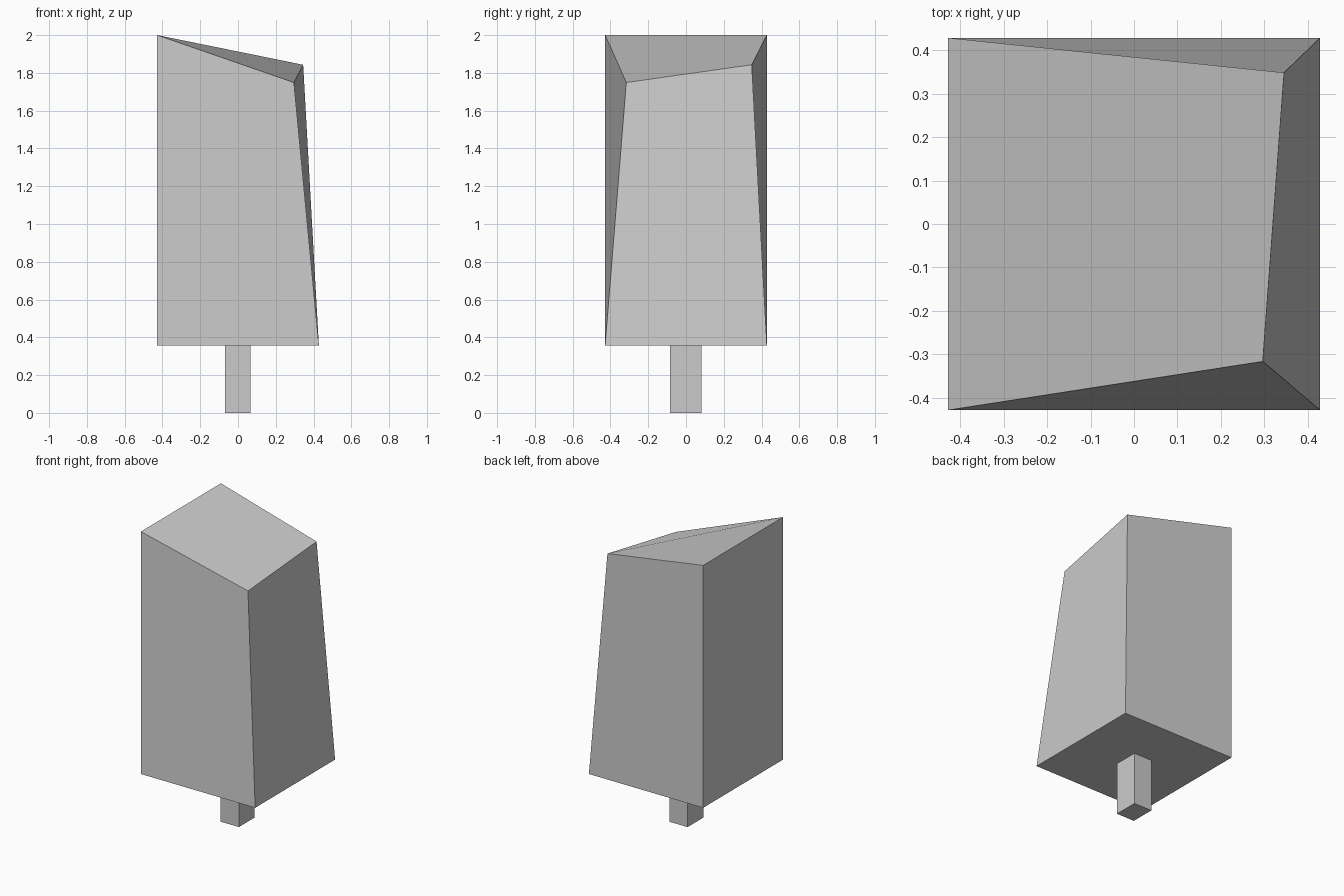
import bpy
from mathutils import Vector

if "Cube" in bpy.data.objects:
    bpy.data.objects.remove(bpy.data.objects["Cube"])


def box(name, lo, hi):
    """Axis-aligned box spanning two opposite corners."""
    bpy.ops.mesh.primitive_cube_add(size=1)
    ob = bpy.context.object
    ob.name = name
    lo, hi = Vector(lo), Vector(hi)
    for v in ob.data.vertices:
        v.co = (lo + hi) / 2 + v.co * (hi - lo)
    return ob


# Handle: short square stick under the body
box("stick", (-0.07, -0.085, 0), (0.066, 0.083, 0.36))

# Body: upright block whose two right-hand top corners are pulled in and down
body = box("block", (-0.428, -0.428, 0.358), (0.428, 0.428, 2))
for v in body.data.vertices:
    if v.co.x > 0 and v.co.z > 1:
        v.co = (0.345, 0.348, 1.843) if v.co.y > 0 else (0.296, -0.316, 1.749)
